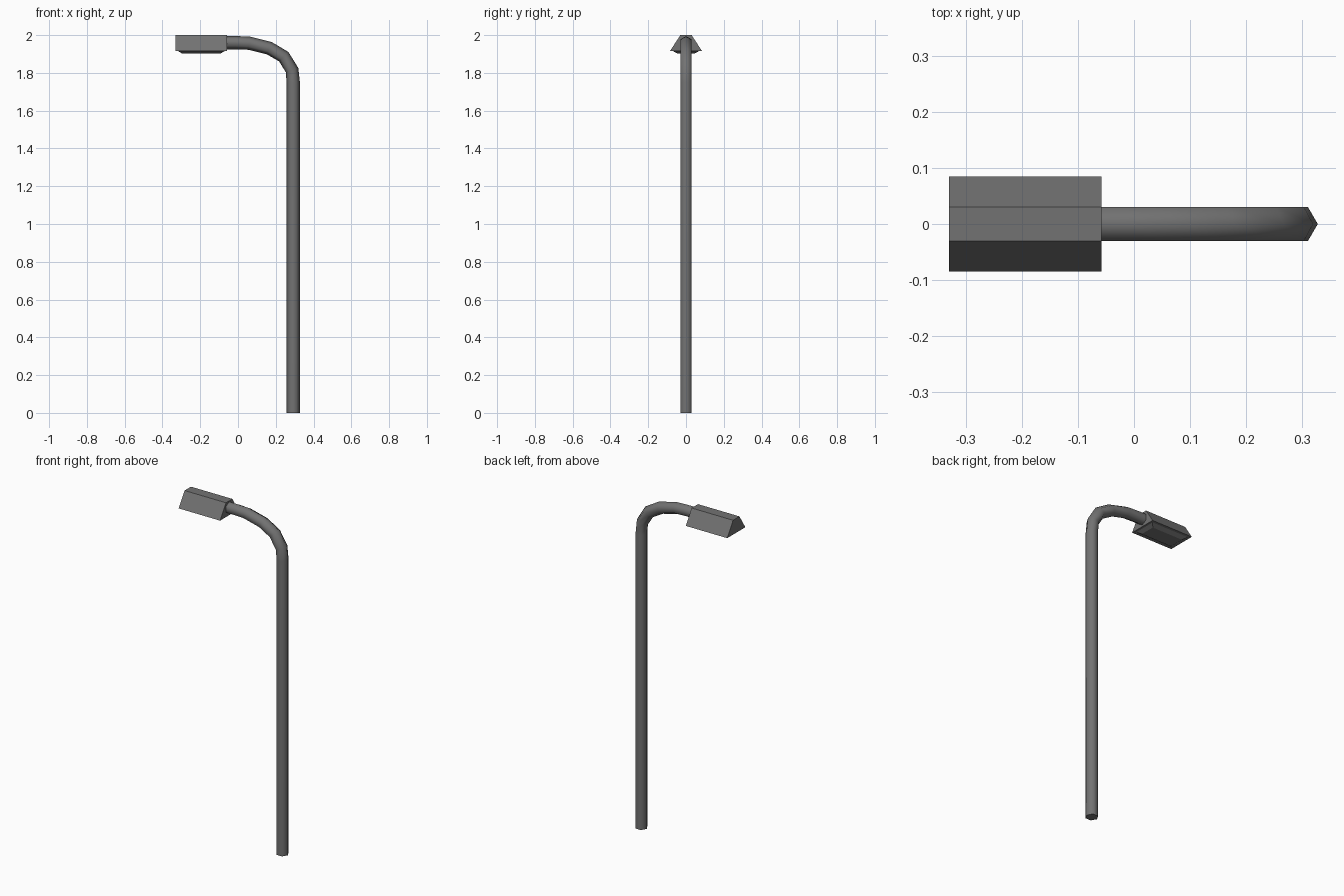
import bpy, bmesh, math
from mathutils import Vector

if "Cube" in bpy.data.objects:
    bpy.data.objects.remove(bpy.data.objects["Cube"])

grey = bpy.data.materials.new("metal grey")
grey.diffuse_color = (0.17, 0.17, 0.17, 1)
grey.use_nodes = True
grey.node_tree.nodes["Principled BSDF"].inputs["Base Color"].default_value = grey.diffuse_color


def make(name, bm):
    bmesh.ops.recalc_face_normals(bm, faces=bm.faces[:])
    me = bpy.data.meshes.new(name)
    bm.to_mesh(me)
    bm.free()
    me.materials.append(grey)
    ob = bpy.data.objects.new(name, me)
    bpy.context.collection.objects.link(ob)
    return ob


def skin(bm, rings):
    # bridge consecutive closed rings and cap both ends
    rings = [[bm.verts.new(p) for p in r] for r in rings]
    n = len(rings[0])
    for a, b in zip(rings, rings[1:]):
        for i in range(n):
            j = (i + 1) % n
            bm.faces.new((a[i], a[j], b[j], b[i]))
    bm.faces.new(rings[0])
    bm.faces.new(rings[-1])


# Hexagonal pole, bending over into the arm
path = [Vector((x, 0, z)) for x, z in [
    (0.2925, 0), (0.2925, 1.75), (0.286, 1.815), (0.242, 1.886),
    (0.165, 1.931), (0.06, 1.957), (-0.01, 1.96), (-0.062, 1.96)]]
R = 0.035
rings = []
for k, p in enumerate(path):
    d0 = (p - path[k - 1]).normalized() if k else Vector((0, 0, 1))
    d1 = (path[k + 1] - p).normalized() if k < len(path) - 1 else Vector((-1, 0, 0))
    t = (d0 + d1).normalized()
    out = Vector((t.z, 0, -t.x))
    rings.append([p + out * R * math.cos(i * math.pi / 3)
                  + Vector((0, R * math.sin(i * math.pi / 3), 0)) for i in range(6)])
bm = bmesh.new()
skin(bm, rings)
pole = make("pole", bm)
bpy.context.view_layer.objects.active = pole
pole.select_set(True)
bpy.ops.object.shade_smooth_by_angle(angle=math.radians(65))


def rect(x0, x1, y, z):
    return [(x0, -y, z), (x1, -y, z), (x1, y, z), (x0, y, z)]


# Lamp housing with sloped sides
bm = bmesh.new()
skin(bm, [rect(-0.33, -0.058, 0.085, 1.915), rect(-0.33, -0.058, 0.03, 2.0)])
make("lamp_housing", bm)

# Tapered lens under the housing
bm = bmesh.new()
skin(bm, [rect(-0.295, -0.093, 0.045, 1.902), rect(-0.318, -0.07, 0.07, 1.916)])
make("lamp_lens", bm)
